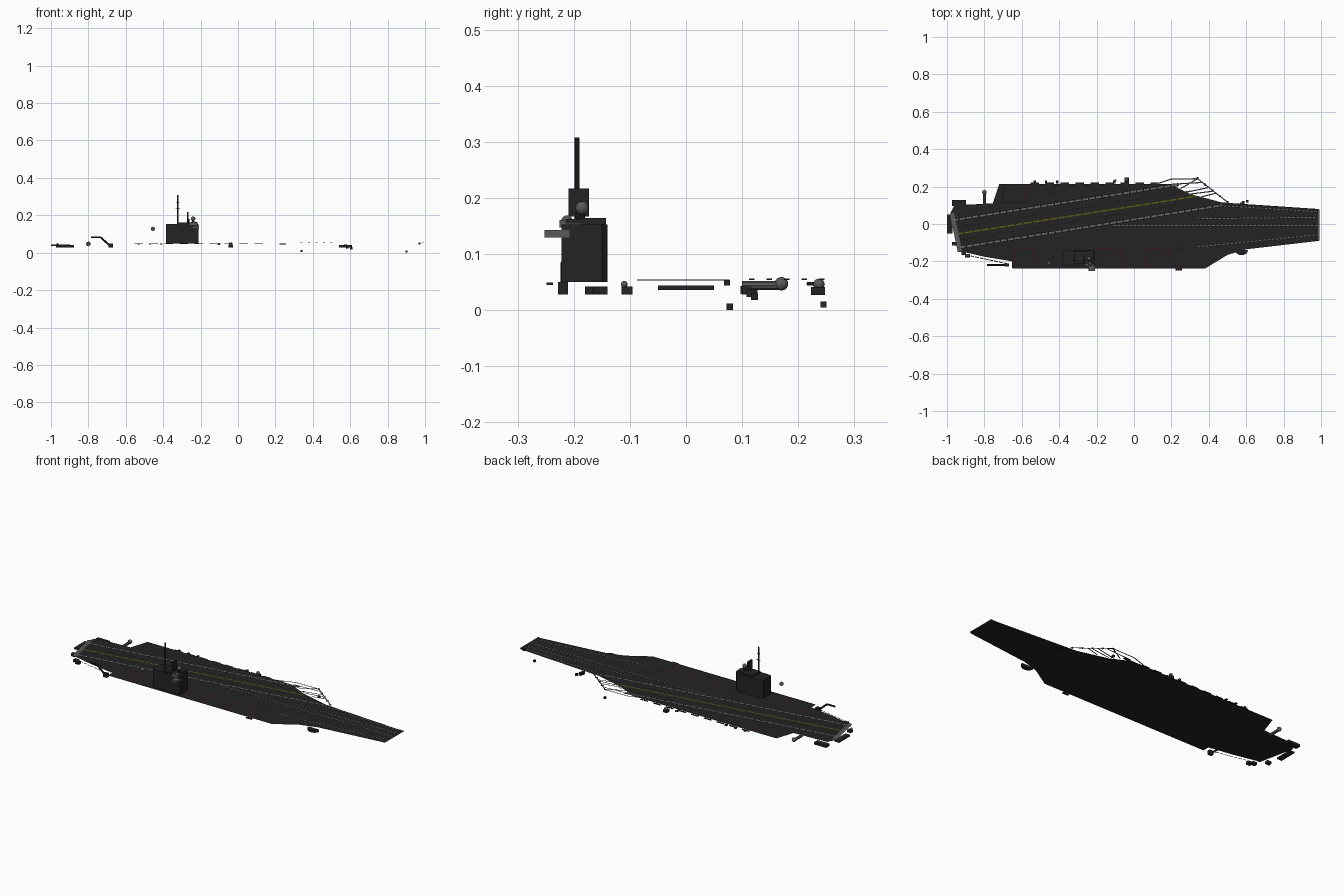
import bpy, bmesh, math
from mathutils import Vector

cube = bpy.data.objects.get("Cube")
if cube:
    bpy.data.objects.remove(cube, do_unlink=True)


def material(name, r, g, b):
    m = bpy.data.materials.new(name)
    m.use_nodes = True
    m.diffuse_color = (r, g, b, 1)
    m.node_tree.nodes["Principled BSDF"].inputs["Base Color"].default_value = (r, g, b, 1)
    return m


DARK = material("deck charcoal", 0.017, 0.017, 0.017)
BLACK = material("outline black", 0.007, 0.007, 0.007)
GREY = material("mid grey", 0.1, 0.1, 0.1)
LINE = material("marking grey", 0.15, 0.15, 0.15)
YELLOW = material("centreline yellow", 0.13, 0.12, 0.005)
RED = material("elevator red", 0.05, 0.004, 0.011)
DECK = 0.05
MARK = DECK + 0.0012


def finish(name, bm, mat, smooth=False):
    me = bpy.data.meshes.new(name)
    bm.to_mesh(me)
    bm.free()
    me.materials.append(mat)
    for p in me.polygons:
        p.use_smooth = smooth
    ob = bpy.data.objects.new(name, me)
    bpy.context.collection.objects.link(ob)
    return ob


def plate(name, pts, z, mat, height=0):
    """Flat polygon, optionally extruded upward."""
    bm = bmesh.new()
    f = bm.faces.new([bm.verts.new((x, y, z)) for x, y in pts])
    if f.normal.z < 0 or f.calc_area() == 0:
        f.normal_flip()
    bm.normal_update()
    if f.normal.z < 0:
        f.normal_flip()
    if height:
        r = bmesh.ops.extrude_face_region(bm, geom=[f])
        vs = [v for v in r["geom"] if isinstance(v, bmesh.types.BMVert)]
        bmesh.ops.translate(bm, verts=vs, vec=(0, 0, height))
        bmesh.ops.recalc_face_normals(bm, faces=bm.faces)
    return finish(name, bm, mat)


def box(name, c, s, mat=DARK):
    x, y, z = c
    a, b = s[0] / 2, s[1] / 2
    return plate(name, [(x - a, y - b), (x + a, y - b), (x + a, y + b), (x - a, y + b)],
                 z - s[2] / 2, mat, s[2])


def ball(name, c, r, mat=GREY):
    bm = bmesh.new()
    bmesh.ops.create_uvsphere(bm, u_segments=16, v_segments=10, radius=r)
    bmesh.ops.translate(bm, verts=bm.verts, vec=c)
    return finish(name, bm, mat, True)


def rod(name, a, b, r, mat=DARK, sides=8):
    a, b = Vector(a), Vector(b)
    bm = bmesh.new()
    bmesh.ops.create_cone(bm, cap_ends=True, segments=sides, radius1=r, radius2=r,
                          depth=(b - a).length)
    rot = (b - a).to_track_quat("Z", "Y").to_matrix()
    bmesh.ops.rotate(bm, verts=bm.verts, matrix=rot)
    bmesh.ops.translate(bm, verts=bm.verts, vec=(a + b) / 2)
    return finish(name, bm, mat)


def stripe(name, a, b, w, mat, z=MARK, dash=0, gap=0):
    """Painted line between two points, solid or dashed."""
    a, b = Vector(a), Vector(b)
    d = (b - a).normalized()
    n = Vector((-d.y, d.x)) * w / 2
    total, t = (b - a).length, 0
    bm = bmesh.new()
    while t < total:
        e = min(t + (dash or total), total)
        p, q = a + d * t, a + d * e
        bm.faces.new([bm.verts.new((v.x, v.y, z)) for v in (p - n, q - n, q + n, p + n)])
        t = e + gap
    return finish(name, bm, mat)


def outline(name, pts, w, mat, z=MARK, closed=False):
    ends = pts[1:] + (pts[:1] if closed else [])
    for a, b in zip(pts, ends):
        stripe(name, a, b, w, mat, z)


# Flight deck sheet
plate("flight_deck", [(-0.985, 0.05), (-0.96, 0.1), (-0.755, 0.11), (-0.72, 0.215), (0.19, 0.215),
      (0.3, 0.16), (0.47, 0.115), (0.99, 0.08), (0.99, -0.09), (0.6, -0.135), (0.5, -0.165),
      (0.38, -0.238), (-0.65, -0.238), (-0.65, -0.2), (-0.8, -0.175), (-0.93, -0.145)], DECK, DARK)

# Stern round-down and rear platforms
plate("stern_rounddown", [(-0.985, 0.055), (-0.962, 0.06), (-0.918, -0.148), (-0.942, -0.15)],
      MARK, GREY)
box("stern_platform", (-0.985, 0, 0.04), (0.03, 0.1, 0.008))
box("stern_port_gallery", (-0.935, 0.112, 0.036), (0.075, 0.03, 0.014))
for x, y in ((-0.96, -0.105), (-0.91, -0.157), (-0.89, -0.17)):
    box("stern_mount", (x, y, 0.035), (0.025, 0.02, 0.014))

# Angled landing area markings
for a, b in (((-0.97, 0.02), (0.24, 0.211)), ((-0.93, -0.125), (0.47, 0.1))):
    stripe("landing_edge_base", a, b, 0.017, BLACK, MARK)
    stripe("landing_edge_line", a, b, 0.009, LINE, MARK + 0.001, 0.03, 0.007)
for dy in (0.033, -0.033):
    stripe("landing_inner_line", (-0.94, -0.052 + dy), (0.3, 0.144 + dy), 0.003, BLACK, MARK)
stripe("landing_centreline", (-0.95, -0.054), (0.33, 0.148), 0.007, YELLOW, MARK, 0.04, 0.006)

# Catapult tracks
for a, b in (((-0.11, -0.008), (0.98, -0.008)), ((0.34, 0.028), (0.98, 0.036)),
             ((0.34, -0.122), (0.98, -0.058)), ((0.48, 0.097), (0.98, 0.066))):
    stripe("catapult_base", a, b, 0.009, BLACK)
    stripe("catapult_track", a, b, 0.005, LINE, MARK + 0.001, 0.014, 0.008)
box("bow_bar", (0.988, -0.005, 0.054), (0.008, 0.165, 0.002), GREY)

# Elevators
for x, w in ((-0.65, 0.125), (-0.195, 0.125), (0.07, 0.13)):
    outline("elevator_outline", [(x, -0.236), (x, -0.13), (x + w, -0.13), (x + w, -0.18),
            (x + w + 0.025, -0.225), (x + w + 0.025, -0.236)], 0.004, RED, closed=True)
outline("port_elevator_edge", [(-0.7, 0.213), (-0.7, 0.115), (-0.585, 0.115)], 0.004, BLACK)
outline("port_elevator_mark", [(-0.585, 0.115), (-0.575, 0.17), (-0.545, 0.213)], 0.004, RED)
stripe("starboard_edge_line", (-0.64, -0.236), (0.37, -0.236), 0.003, RED)
for x, y in ((0.25, -0.12), (-0.435, 0.18)):
    outline("hatch_outline", [(x - 0.011, y - 0.027), (x + 0.011, y - 0.027),
            (x + 0.011, y + 0.027), (x - 0.011, y + 0.027)], 0.003, BLACK, closed=True)

# Open lattice beyond the angled deck end
tip, root = (0.34, 0.242), (0.5, 0.117)
lattice = [((0.12, 0.214), (0.2, 0.24)), ((0.2, 0.24), tip), (tip, root),
           ((0.2, 0.212), (0.36, 0.222)), ((0.28, 0.17), (0.4, 0.195)), ((0.3, 0.16), (0.42, 0.175)),
           ((0.25, 0.19), tip), ((0.36, 0.145), (0.44, 0.165))]
for a, b in lattice:
    stripe("deck_end_lattice", a, b, 0.006, GREY, 0.055)
for t in (0, 0.25, 0.5, 0.75, 1):
    p = Vector(tip).lerp(Vector(root), t)
    box("lattice_node", (p.x, p.y, 0.055), (0.01, 0.01, 0.003))

# Island superstructure
plate("island", [(-0.385, -0.215), (-0.37, -0.222), (-0.21, -0.222), (-0.21, -0.15),
      (-0.22, -0.14), (-0.37, -0.14), (-0.385, -0.15)], DECK, DARK, 0.103)
box("island_roof", (-0.27, -0.18, 0.158), (0.1, 0.07, 0.008))
box("bridge_wing", (-0.225, -0.23, 0.136), (0.035, 0.044, 0.013), GREY)
box("bridge_top", (-0.235, -0.165, 0.158), (0.035, 0.045, 0.012))
box("forward_house", (-0.24, -0.2, 0.154), (0.04, 0.05, 0.014), GREY)
box("radar_panel", (-0.268, -0.191, 0.192), (0.008, 0.037, 0.05))
rod("radar_post", (-0.266, -0.191, 0.15), (-0.266, -0.191, 0.18), 0.006)
rod("main_mast", (-0.322, -0.194, 0.15), (-0.322, -0.194, 0.308), 0.0045)
for z, w in ((0.235, 0.012), (0.27, 0.009)):
    rod("mast_spar", (-0.322 - w, -0.194, z), (-0.322 + w, -0.194, z), 0.002)
rod("radome_post", (-0.24, -0.185, 0.15), (-0.24, -0.185, 0.172), 0.005)
ball("island_radome", (-0.24, -0.185, 0.182), 0.012)
ball("side_radome", (-0.235, -0.212, 0.159), 0.01)
ball("aft_radome", (-0.455, -0.21, 0.128), 0.011)

# Deck crane boom
boom = [(-0.785, -0.219, 0.083), (-0.735, -0.219, 0.083), (-0.69, -0.219, 0.042),
        (-0.67, -0.219, 0.035)]
for a, b in zip(boom, boom[1:]):
    rod("crane_boom", a, b, 0.005)
box("crane_foot", (-0.68, -0.219, 0.039), (0.025, 0.018, 0.022))
stripe("aft_safety_net", (-0.9, -0.165), (-0.68, -0.212), 0.005, GREY, 0.046, 0.02, 0.006)

# Edge radomes and galleries
rod("port_outrigger", (-0.8, 0.1, 0.044), (-0.8, 0.17, 0.044), 0.008, GREY)
ball("port_radome", (-0.8, 0.17, 0.047), 0.012)
ball("mid_radome", (-0.04, 0.237, 0.046), 0.01)
box("mid_radome_mount", (-0.04, 0.235, 0.034), (0.024, 0.025, 0.014))
ball("small_radome", (-0.1, 0.232, 0.046), 0.006)
ball("stern_radome", (-0.965, -0.11, 0.046), 0.006)
for i in range(9):
    box("port_gallery", (-0.53 + 0.08 * i, 0.219, 0.047), (0.045, 0.008, 0.003))
for x in (-0.53, -0.47, -0.41, -0.105):
    box("port_locker", (x, 0.224, 0.047), (0.012, 0.016, 0.006))
box("starboard_locker", (0.24, -0.243, 0.047), (0.035, 0.012, 0.004))
arc = [(0.575 + 0.035 * math.cos(t * math.pi / 6), -0.14 - 0.027 * math.sin(t * math.pi / 6))
       for t in range(7)]
plate("starboard_sponson", arc, 0.028, DARK, 0.014)

# Bow fittings and lower mounts
for x, y, z, s in ((0.34, 0.245, 0.01, 0.011), (0.9, 0.078, 0.006, 0.011), (0.575, 0.108, 0.036, 0.016),
                   (0.585, 0.115, 0.03, 0.014), (0.605, 0.122, 0.024, 0.012), (0.97, 0.073, 0.049, 0.01)):
    box("edge_mount", (x, y, z), (s, s, s))
